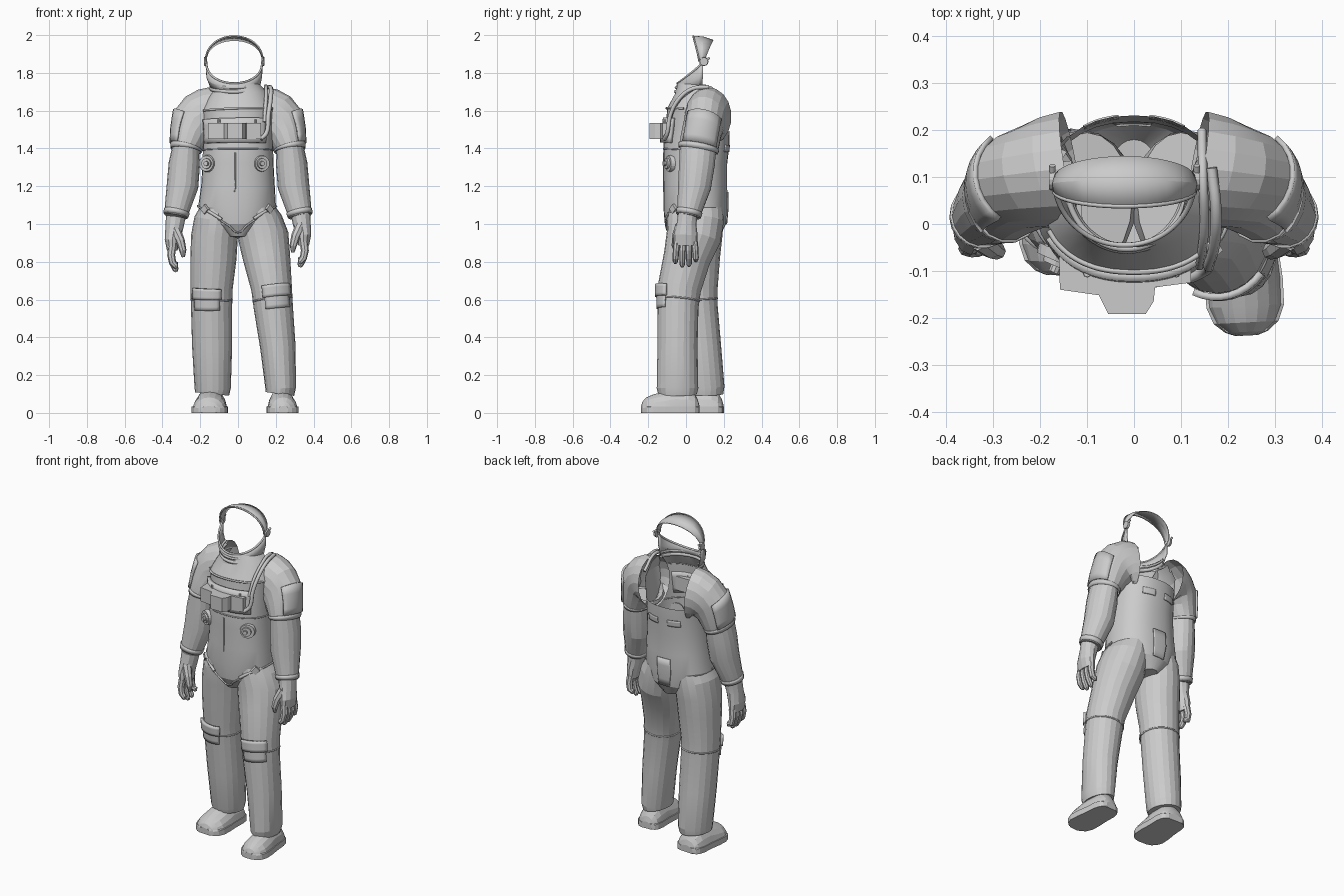
import bpy, bmesh, math
from mathutils import Vector

if "Cube" in bpy.data.objects:
    bpy.data.objects.remove(bpy.data.objects["Cube"])

X, Y = Vector((1, 0, 0)), Vector((0, 1, 0))


def finish(name, bm, thick=0.0, angle=14):
    bmesh.ops.remove_doubles(bm, verts=bm.verts, dist=1e-5)
    bmesh.ops.recalc_face_normals(bm, faces=bm.faces)
    me = bpy.data.meshes.new(name)
    bm.to_mesh(me)
    bm.free()
    ob = bpy.data.objects.new(name, me)
    bpy.context.collection.objects.link(ob)
    if thick:
        m = ob.modifiers.new("thickness", 'SOLIDIFY')
        m.thickness, m.offset = thick, 0
    bpy.context.view_layer.objects.active = ob
    ob.select_set(True)
    bpy.ops.object.shade_smooth_by_angle(angle=math.radians(angle))
    ob.select_set(False)
    return ob


def grid(name, rows, thick=0.0, close=False, caps=False, zr=None, cut=None):
    bm = bmesh.new()
    vs = [[bm.verts.new((p.x, p.y, min(max(p.z, zr[0]), zr[1]) if zr else p.z)) for p in r] for r in rows]
    n = len(rows[0])
    for a, b in zip(vs, vs[1:]):
        for j in range(n if close else n - 1):
            k = (j + 1) % n
            bm.faces.new((a[j], a[k], b[k], b[j]))
    if caps:
        bm.faces.new(vs[0])
        bm.faces.new(vs[-1])
    if cut:
        bmesh.ops.delete(bm, geom=[f for f in bm.faces if cut(f.calc_center_median())], context='FACES')
    return finish(name, bm, thick)


def ring_point(path, i, ang, off=0, ref=Y, e=1.0):
    # point on section i of a path of (x, y, z, half width, half depth)
    c = Vector(path[i][:3])
    t = (Vector(path[min(i + 1, len(path) - 1)][:3]) - Vector(path[max(i - 1, 0)][:3])).normalized()
    v = (ref - ref.dot(t) * t).normalized()
    u = v.cross(t)
    f = lambda k: math.copysign(abs(k) ** e, k)
    return c + u * (path[i][3] + off) * f(math.cos(ang)) + v * (path[i][4] + off) * f(math.sin(ang))


def flip(p, sx, dz=0):
    return Vector((p.x * sx, p.y, p.z + dz))


def loft(name, path, n=18, sx=1, dz=0, ref=Y, e=1.0, off=0, **kw):
    rows = [[flip(ring_point(path, i, 2 * math.pi * j / n, off, ref, e), sx, dz) for j in range(n)]
            for i in range(len(path))]
    return grid(name, rows, close=True, **kw)


def on(path, z, deg, off=0, e=1.0):
    # point on a lofted surface at height z and angle
    a = math.radians(deg)
    for i in range(len(path) - 1):
        z0, z1 = path[i][2], path[i + 1][2]
        if min(z0, z1) <= z <= max(z0, z1) and z0 != z1:
            return ring_point(path, i, a, off, e=e).lerp(ring_point(path, i + 1, a, off, e=e), (z - z0) / (z1 - z0))
    return ring_point(path, 0, a, off, e=e)


def patch(name, path, z0, z1, a0, a1, off=.005, thick=.01, sx=1, e=1.0, nz=4, na=8):
    rows = [[flip(on(path, z0 + (z1 - z0) * i / nz, a0 + (a1 - a0) * j / na, off, e), sx) for j in range(na + 1)]
            for i in range(nz + 1)]
    return grid(name, rows, thick)


def tube(name, pts, r):
    cu = bpy.data.curves.new(name, 'CURVE')
    cu.dimensions, cu.bevel_depth, cu.bevel_resolution, cu.resolution_u = '3D', r, 1, 4
    cu.use_fill_caps = True
    s = cu.splines.new('BEZIER')
    s.bezier_points.add(len(pts) - 1)
    for b, p in zip(s.bezier_points, pts):
        b.co = p
        b.handle_left_type = b.handle_right_type = 'AUTO'
    ob = bpy.data.objects.new(name, cu)
    bpy.context.collection.objects.link(ob)
    return ob


def disc(name, loc, r, h, axis, n=16):
    bm = bmesh.new()
    bmesh.ops.create_cone(bm, cap_ends=True, segments=n, radius1=r, radius2=r * .9, depth=h)
    ob = finish(name, bm)
    ob.location = loc
    ob.rotation_euler = Vector(axis).to_track_quat('Z', 'Y').to_euler()
    return ob


def prism(name, outline, z0, z1):
    bm = bmesh.new()
    f = bm.faces.new([bm.verts.new((x, y, z0)) for x, y in outline])
    g = bmesh.ops.extrude_face_region(bm, geom=[f])["geom"]
    bmesh.ops.translate(bm, vec=(0, 0, z1 - z0), verts=[v for v in g if isinstance(v, bmesh.types.BMVert)])
    return finish(name, bm)


# torso shell, open at the neck and upper back where the pack would sit
torso = [(0, .05, .925, .01, .01), (0, .05, .935, .06, .13), (0, .05, 1.0, .165, .162), (-.005, .05, 1.09, .206, .17),
         (0, .05, 1.2, .195, .168), (0, .05, 1.32, .188, .168), (0, .055, 1.43, .185, .175), (0, .062, 1.5, .187, .17),
         (0, .065, 1.6, .195, .165), (-.005, .075, 1.67, .165, .135), (-.015, .08, 1.715, .13, .13)]
TE = .88
loft("torso", torso, 32, e=TE, cut=lambda c: c.z > 1.5 and c.y > .08 and abs(c.x) < .145)
hem = lambda a: .955 + .14 * abs(math.cos(math.radians(a)))
tube("hip_seam", [on(torso, hem(a), a, .003, TE) for a in range(-180, 1, 15)], .005)
tube("waist_seam", [on(torso, 1.39, a, 0, TE) for a in range(-180, 1, 15)], .004)
tube("front_zip", [on(torso, z, -93, 0, TE) for z in (1.17, 1.27, 1.37)], .004)
for s, k in (("left", 1), ("right", -1)):
    tube(s + "_hip_strap", [on(torso, hem(-90 + d * k) + .012, -90 + d * k, .006, TE) for d in (25, 32, 40, 48)], .009)
    p = on(torso, 1.078, -90 + 52 * k, .008, TE)
    disc(s + "_hip_buckle", p, .028, .02, (.7 * k, -.8, 0), 4)
    a0, a1 = sorted((90 - 8 * k, 90 - 32 * k))
    patch(s + "_back_strip", torso, 1.39, 1.43, a0, a1, .002, .006, e=TE)
patch("seat_flap", torso, 1.0, 1.17, 80, 100, .002, .008, e=TE)

# chest harness and control unit
patch("chest_plate", torso, 1.42, 1.55, -152, -45, .008, .022, e=TE, na=16)
tube("upper_harness", [on(torso, 1.6, a, .003, TE) for a in range(-155, -20, 10)], .006)
prism("control_unit", [(-.16, -.07), (-.158, -.14), (-.075, -.152), (-.055, -.192), (.025, -.192), (.042, -.165),
                       (.045, -.135), (.122, -.125), (.122, -.07)], 1.45, 1.535)
for x in (-.1, .055, .09):
    disc("control_knob", (x, -.105, 1.54), .009, .025, (0, 0, 1), 8)
for s, x in (("left", .125), ("right", -.165)):
    y = -.085 if x > 0 else -.068
    d = (.45 if x > 0 else -.45, -1, 0)
    disc(s + "_port_base", (x, y, 1.32), .046, .022, d, 20)
    disc(s + "_port_ring", (x, y - .01, 1.32), .03, .024, d, 16)
    disc(s + "_port_knob", (x, y - .022, 1.32), .014, .03, d, 10)
tube("shoulder_strap", [(.145, .2, 1.66), (.147, .1, 1.73), (.15, .0, 1.69), (.145, -.06, 1.62), (.14, -.09, 1.54)], .01)
tube("air_hose", [(.165, .12, 1.725), (.175, .03, 1.715), (.172, -.04, 1.66), (.16, -.085, 1.57), (.15, -.1, 1.48),
                  (.12, -.115, 1.45)], .012)

# arms, gloves and shoulder plates
upper = [(.135, .118, 1.57, .155, .125), (.17, .112, 1.567, .15, .12), (.2, .103, 1.552, .145, .113),
         (.227, .095, 1.53, .13, .108), (.25, .082, 1.48, .105, .106), (.272, .068, 1.41, .083, .106),
         (.275, .064, 1.388, .078, .103)]
fore = [(.275, .065, 1.42, .07, .098), (.284, .058, 1.32, .083, .096), (.294, .045, 1.2, .084, .089),
        (.322, .02, 1.08, .067, .068), (.33, .012, 1.04, .061, .062)]
for s, sx in (("left", 1), ("right", -1)):
    dz = 0 if sx > 0 else -.025
    loft(s + "_upper_sleeve", upper, sx=sx)
    loft(s + "_forearm", fore, sx=sx, caps=True)
    patch(s + "_shoulder_plate", upper, 1.41, 1.53, 125, 230, .005, .011, sx)
    patch(s + "_sleeve_cuff", upper, 1.39, 1.41, 0, 360, .001, .007, sx, nz=1, na=18)
    patch(s + "_wrist_cuff", fore, 1.045, 1.07, 0, 360, .001, .007, sx, nz=1, na=18)
    palm = [(.33, .01, 1.06, .052, .052), (.338, .003, 1.0, .047, .052), (.348, -.002, .94, .04, .064),
            (.348, -.002, .885, .028, .064)]
    loft(s + "_palm", palm, 12, sx, dz, caps=True)
    for i, tip in enumerate((.79, .772, .775, .8)):
        y = -.048 + i * .031
        f = [(.348, y, .905, .022, .018), (.354, y * 1.1, .86, .021, .017), (.346, y * 1.15, .82, .019, .016),
             (.33, y * 1.17, tip + .012, .016, .014), (.325, y * 1.17, tip, .008, .007)]
        loft(s + "_finger", f, 8, sx, dz, caps=True)
    th = [(.33, -.03, .99, .028, .028), (.305, -.052, .935, .024, .022), (.292, -.058, .885, .019, .018),
          (.29, -.054, .85, .009, .009)]
    loft(s + "_thumb", th, 8, sx, dz, caps=True)

# trouser legs in a slight stride, with knee pads
legs = {"left": [(.222, -.045, .1, .076, .103), (.226, -.045, .13, .081, .11), (.211, -.045, .35, .094, .106),
                 (.187, -.042, .56, .104, .108), (.178, -.035, .66, .108, .115), (.152, .005, .82, .125, .125),
                 (.135, .04, .93, .134, .145), (.112, .05, 1.02, .122, .15), (.1, .05, 1.08, .095, .145)],
        "right": [(-.137, .1, .1, .09, .097), (-.134, .1, .13, .096, .104), (-.137, .08, .35, .106, .106),
                  (-.14, .06, .56, .109, .108), (-.14, .055, .66, .112, .113), (-.13, .05, .82, .122, .13),
                  (-.125, .052, .93, .124, .14), (-.112, .05, 1.02, .12, .15), (-.1, .05, 1.08, .098, .145)]}
for s, leg in legs.items():
    loft(s + "_leg", leg, 20, caps=True)
    tube(s + "_knee_seam", [on(leg, .6, a, -.002) for a in range(0, 361, 15)], .005)
    a0, a1 = (-115, -35) if s == "left" else (-145, -65)
    patch(s + "_knee_pad", leg, .55, .625, a0 + 3, a1 - 3, .003, .009)
    patch(s + "_knee_flap", leg, .605, .66, a0, a1, .008, .015)

# boots: rounded upper over a flat sole
for s, cx, heel, toe, w0 in (("left", .225, .07, .01, 0), ("right", -.138, .198, -.01, .012)):
    prof = [(0, .03, .03), (.008, .06, .05), (.025, .09, .064), (.06, .115, .072), (.13, .122, .074), (.19, .1, .08),
            (.245, .085, .08), (.28, .07, .066), (.3, .048, .042), (.308, .025, .02)]
    path = [(cx + toe * d / .2, heel - d, .012, h, w + w0) for d, h, w in prof]
    loft(s + "_boot", path, 18, ref=X, caps=True, zr=(.008, .2))
    loft(s + "_sole", path, 18, ref=X, caps=True, zr=(0, .035), off=.004, e=.8)

# helmet frame: crown band, jaw shell, opening rims, hinges and neck ring
half = [math.pi * i / 20 for i in range(21)]


def arc(r, y, dy, z, dz, cx=-.02):
    return [Vector((cx + r * math.cos(t), y + dy * math.sin(t), z + dz * math.sin(t) ** .85)) for t in half]


brow, nape = arc(.15, .07, -.032, 1.86, .134), arc(.148, .098, .046, 1.86, .112)
grid("helmet_crown", [brow, arc(.153, .085, .008, 1.86, .129), nape], .006)
chin, jaw = arc(.148, .09, -.135, 1.86, -.115), arc(.145, .09, -.138, 1.785, -.06)
collar = arc(.128, .085, -.138, 1.72, -.02, -.015)
grid("helmet_jaw", [chin, jaw, collar], .006)
tube("brow_rim", brow, .005)
tube("chin_rim", chin, .006)
tube("neck_ring", collar, .011)
tube("neck_ring_upper", [p + Vector((0, 0, .022)) for p in collar], .007)
for s, x in (("left", .134), ("right", -.174)):
    disc(s + "_hinge", (x, .095, 1.86), .024, .014, (1 if x > 0 else -1, 0, 0), 12)
    tube(s + "_hinge_arm", [(x, .075, 1.845), (x, .1, 1.865), (x, .125, 1.88)], .007)
